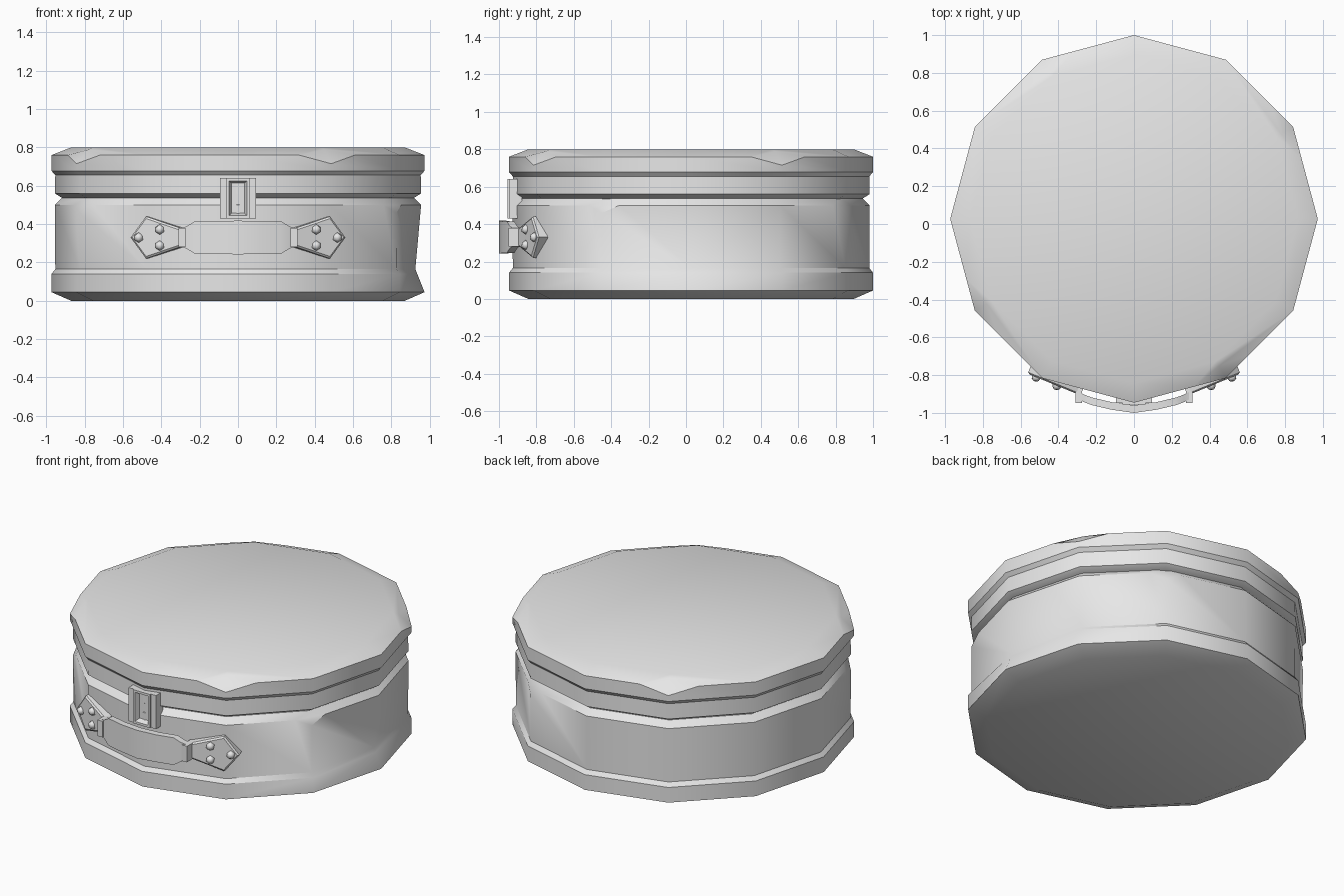
import bpy, bmesh, math
from mathutils import Matrix, Vector

if "Cube" in bpy.data.objects:
    bpy.data.objects.remove(bpy.data.objects["Cube"], do_unlink=True)

grey = bpy.data.materials.new("plain_grey")
grey.use_nodes = True
grey.diffuse_color = (0.8, 0.8, 0.8, 1)
grey.node_tree.nodes["Principled BSDF"].inputs["Base Color"].default_value = (0.8, 0.8, 0.8, 1)

SIDES = 12
CENTRE_Y = 0.027


def finish(name, bm, smooth=35):
    bmesh.ops.recalc_face_normals(bm, faces=bm.faces[:])
    mesh = bpy.data.meshes.new(name)
    bm.to_mesh(mesh)
    bm.free()
    mesh.materials.append(grey)
    ob = bpy.data.objects.new(name, mesh)
    bpy.context.collection.objects.link(ob)
    if smooth:
        bpy.ops.object.select_all(action='DESELECT')
        ob.select_set(True)
        bpy.context.view_layer.objects.active = ob
        bpy.ops.object.shade_smooth_by_angle(angle=math.radians(smooth))
    return ob


def loft(bm, rings):
    """Skin closed rings of points and cap both ends."""
    rings = [[bm.verts.new(p) for p in ring] for ring in rings]
    n = len(rings[0])
    for a, b in zip(rings, rings[1:]):
        for i in range(n):
            j = (i + 1) % n
            bm.faces.new((a[i], a[j], b[j], b[i]))
    bm.faces.new(rings[0])
    bm.faces.new(rings[-1])
    bmesh.ops.recalc_face_normals(bm, faces=bm.faces[:])
    return rings


def radial(degrees, r, z):
    a = math.radians(degrees)
    return Vector((r * math.cos(a), CENTRE_Y + r * math.sin(a), z))


def turned(profile):
    bm = bmesh.new()
    step = 360 / SIDES
    rings = loft(bm, [[radial(i * step, r, z) for i in range(SIDES)] for r, z in profile])
    return bm, rings


def chip(bm, degrees, r, z, tilt):
    """Slice a worn facet off one corner."""
    normal = radial(degrees, 1, tilt) - Vector((0, CENTRE_Y, 0))
    cut = bmesh.ops.bisect_plane(bm, geom=bm.verts[:] + bm.edges[:] + bm.faces[:],
                                 plane_co=radial(degrees, r, z),
                                 plane_no=normal.normalized(), clear_outer=True)
    edges = [e for e in cut["geom_cut"] if isinstance(e, bmesh.types.BMEdge)]
    bmesh.ops.holes_fill(bm, edges=edges, sides=0)


def prism(outline, depth, inset=0, raise_by=0):
    """Extrude an x-z outline towards +y, with an optional inset front."""
    bm = bmesh.new()
    loft(bm, [[(x, y, z) for x, z in outline] for y in (0, depth)])
    if inset:
        front = min(bm.faces, key=lambda f: f.calc_center_median().y)
        bmesh.ops.inset_region(bm, faces=[front], thickness=inset, depth=raise_by)
    return bm


def rect(x0, x1, z0, z1):
    return [(x0, z0), (x1, z0), (x1, z1), (x0, z1)]


# Case base with its wide bottom band
bm, rings = turned([(0.87, 0), (0.973, 0.045), (0.973, 0.14), (0.953, 0.165),
                    (0.955, 0.5), (0.915, 0.54)])
for ring, r in ((rings[2], 0.935), (rings[3], 0.925)):   # dented corner
    ring[0].co.x = r
for angle in (-30, 60, 210):
    chip(bm, angle, 0.93, 0.5, 0.6)
finish("case_base", bm)

# Lid with its rim band
bm, rings = turned([(0.915, 0.535), (0.955, 0.56), (0.953, 0.655), (0.973, 0.678),
                    (0.973, 0.76), (0.87, 0.8)])
for angle in (30, 120, 210, -60):
    chip(bm, angle, 0.928, 0.76, 1)
finish("case_lid", bm)

# Latch: recessed frame between two flanges
bm = prism(rect(-0.06, 0.06, 0.43, 0.64), 0.08, 0.02, 0)
front = min(bm.faces, key=lambda f: (f.calc_center_median().y, abs(f.calc_center_median().x),
                                     abs(f.calc_center_median().z - 0.535)))
bmesh.ops.inset_region(bm, faces=[front], thickness=0.018, depth=-0.03)
bm.transform(Matrix.Translation((0, -0.955, 0)))
finish("latch_frame", bm, 0)
for side, x in (("right", -0.095), ("left", 0.06)):
    bm = prism(rect(x, x + 0.035, 0.43, 0.64), 0.07)
    bm.transform(Matrix.Translation((0, -0.947, 0)))
    finish("latch_flange_" + side, bm, 0)

# Handle mounts, mirrored left and right
HANDLE_Z = 0.33
tag = [(0, -0.042), (0.216, -0.11), (0.303, 0), (0.216, 0.11), (0, 0.042)]
place = Matrix.Translation((0.28, -0.9, HANDLE_Z)) @ Matrix.Rotation(math.radians(22.3), 4, 'Z')
for side, s in (("left", 1), ("right", -1)):
    mirror = Matrix.Diagonal((s, 1, 1, 1))
    bm = prism(tag, 0.05, 0.012, 0.008)
    bm.transform(mirror @ place)
    finish("handle_plate_" + side, bm, 0)

    bm = bmesh.new()
    for x, z in ((0.254, 0), (0.135, 0.042), (0.135, -0.042)):
        bmesh.ops.create_icosphere(bm, subdivisions=1, radius=0.027,
                                   matrix=Matrix.Translation((x, -0.008, z)))
    bm.transform(mirror @ place)
    finish("rivets_" + side, bm, 50)

    bm = prism(rect(0.274, 0.31, HANDLE_Z - 0.05, HANDLE_Z + 0.05), 0.09)
    bm.transform(mirror @ Matrix.Translation((0, -0.948, 0)))
    finish("handle_loop_" + side, bm, 0)

# Handle strap: arched, tapering at both ends
half = [(0.29, -0.93, 0.05), (0.265, -0.943, 0.06), (0.225, -0.958, 0.085), (0.12, -0.983, 0.085)]
stations = [(-x, y, h) for x, y, h in half] + [(0, -1, 0.088)] + half[::-1]
bm = bmesh.new()
loft(bm, [[(x, y, HANDLE_Z - h), (x, y + 0.04, HANDLE_Z - h),
           (x, y + 0.04, HANDLE_Z + h), (x, y, HANDLE_Z + h)] for x, y, h in stations])
finish("handle_strap", bm)
